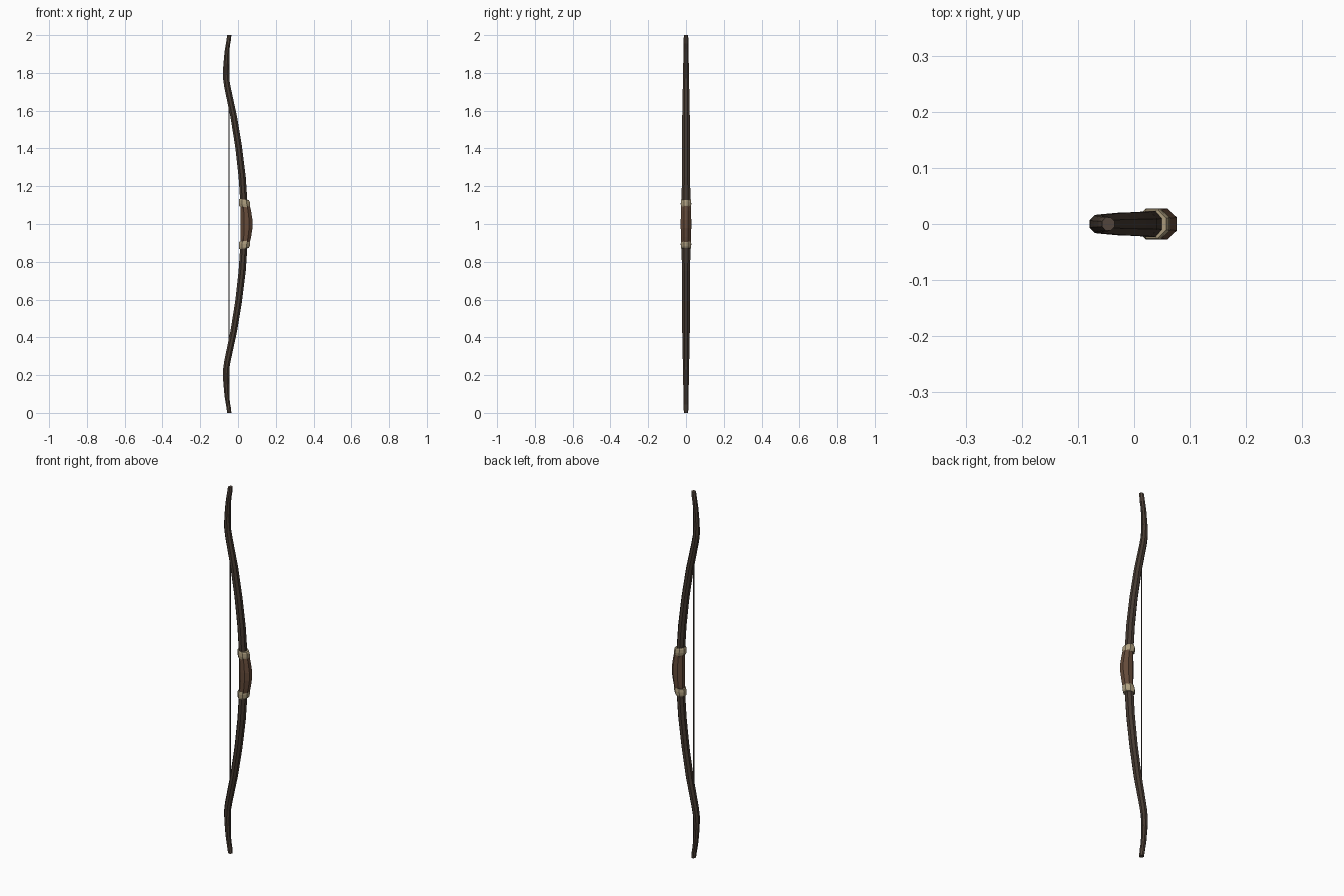
import bpy, bmesh, math

if "Cube" in bpy.data.objects:
    bpy.data.objects.remove(bpy.data.objects["Cube"])

def material(name, rgb):
    m = bpy.data.materials.new(name)
    m.diffuse_color = (*rgb, 1)
    m.use_nodes = True
    m.node_tree.nodes["Principled BSDF"].inputs["Base Color"].default_value = m.diffuse_color
    return m

DARK = material("dark_wood", (0.06, 0.042, 0.031))
TIP = material("tip_wood", (0.085, 0.06, 0.045))
LEATHER = material("leather", (0.13, 0.07, 0.042))
BONE = material("bone", (0.42, 0.34, 0.21))
CORD = material("cord", (0.06, 0.05, 0.045))

def loft(name, stations, mat, sides=8, slope=0.0):
    """Skin rings (x, z, half depth, half width); slope tilts each ring."""
    bm = bmesh.new()
    rings = []
    for x, z, hx, hy in stations:
        ring = []
        for i in range(sides):
            a = 2 * math.pi * (i + 0.5) / sides
            k = 1 / math.cos(math.pi / sides)
            dx = hx * k * math.cos(a)
            ring.append(bm.verts.new((x + dx, hy * k * math.sin(a), z + slope * dx)))
        rings.append(ring)
    for a, b in zip(rings, rings[1:]):
        for i in range(sides):
            j = (i + 1) % sides
            bm.faces.new((a[i], a[j], b[j], b[i]))
    bm.faces.new(rings[0])
    bm.faces.new(rings[-1])
    bmesh.ops.recalc_face_normals(bm, faces=bm.faces)
    me = bpy.data.meshes.new(name)
    bm.to_mesh(me)
    bm.free()
    me.materials.append(mat)
    ob = bpy.data.objects.new(name, me)
    bpy.context.collection.objects.link(ob)
    return ob

# Upper half paths, mirrored about z = 1 for the lower half
LIMB = [(0.036, 1.06, 0.019, 0.023), (0.030, 1.13, 0.019, 0.023),
        (0.022, 1.25, 0.019, 0.022), (0.003, 1.41, 0.018, 0.021),
        (-0.023, 1.57, 0.0175, 0.020), (-0.056, 1.725, 0.017, 0.017),
        (-0.063, 1.77, 0.016, 0.016), (-0.064, 1.83, 0.0145, 0.015),
        (-0.059, 1.91, 0.0125, 0.0135), (-0.052, 1.96, 0.0115, 0.0125)]
TIP_END = [(-0.052, 1.955, 0.0122, 0.013), (-0.046, 2.0, 0.011, 0.0115)]
COLLAR = [(0.035, 1.090, 0.028, 0.026), (0.034, 1.105, 0.030, 0.028),
          (0.033, 1.122, 0.029, 0.027), (0.032, 1.130, 0.025, 0.025)]

for side in ("upper", "lower"):
    flip = (lambda s: s) if side == "upper" else (lambda s: [(x, 2 - z, a, b) for x, z, a, b in s])
    sign = 1 if side == "upper" else -1
    loft(side + "_limb", flip(LIMB), DARK)
    loft(side + "_limb_tip", flip(TIP_END), TIP)
    loft(side + "_collar", flip(COLLAR), BONE, slope=-0.12 * sign)

# Leather grip: straight at the back, bulging at the front
grip = []
for z, front, hy in [(0.89, 0.060, 0.024), (0.93, 0.069, 0.026), (0.98, 0.077, 0.028),
                     (1.02, 0.077, 0.028), (1.07, 0.069, 0.026), (1.11, 0.060, 0.024)]:
    back = 0.014
    grip.append(((front + back) / 2, z, (front - back) / 2, hy))
loft("grip", grip, LEATHER)

# Bowstring from tip to tip
loft("bowstring", [(-0.047, 0.02, 0.0025, 0.0025), (-0.047, 1.98, 0.0025, 0.0025)], CORD, sides=6)
